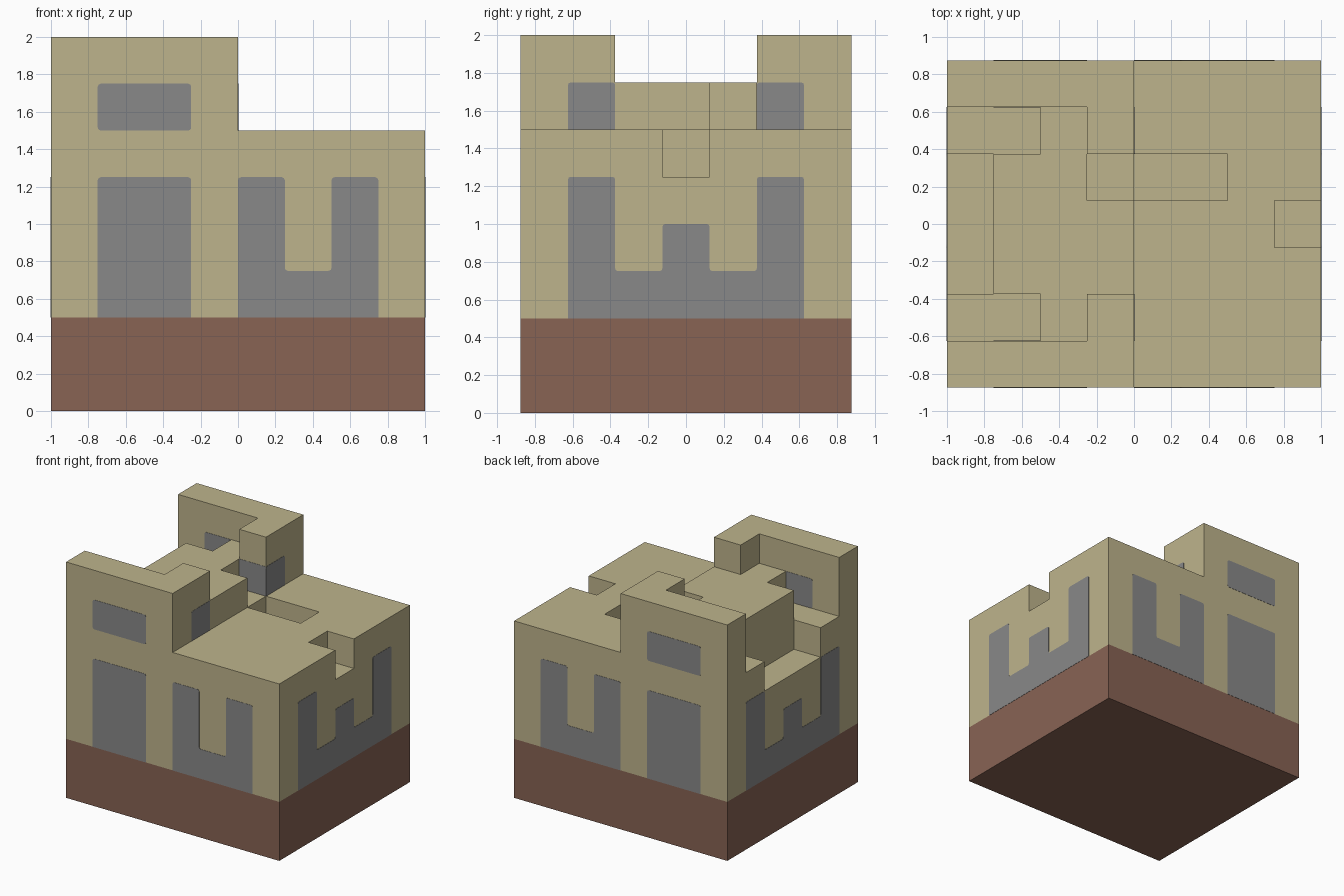
import bpy, bmesh
from mathutils import Vector

if "Cube" in bpy.data.objects:
    bpy.data.objects.remove(bpy.data.objects["Cube"])

S = 0.25          # block size
X0, Y0 = -1.0, -0.875


def material(name, rgb):
    """Flat material from 0-255 display values, stored as linear."""
    def lin(c):
        c /= 255
        return c / 12.92 if c <= 0.04045 else ((c + 0.055) / 1.055) ** 2.4
    col = [lin(c) for c in rgb] + [1.0]
    m = bpy.data.materials.new(name)
    m.use_nodes = True
    m.diffuse_color = col
    bsdf = m.node_tree.nodes["Principled BSDF"]
    bsdf.inputs["Base Color"].default_value = col
    bsdf.inputs["Roughness"].default_value = 0.9
    return m


sand = material("sandstone", (190, 180, 140))
brick = material("brown_brick", (136, 99, 84))
grey = material("window_grey", (137, 137, 137))


def finish(bm, name, mat):
    bmesh.ops.recalc_face_normals(bm, faces=bm.faces)
    me = bpy.data.meshes.new(name)
    bm.to_mesh(me)
    bm.free()
    me.materials.append(mat)
    ob = bpy.data.objects.new(name, me)
    bpy.context.scene.collection.objects.link(ob)
    return ob


# Brick foundation
bm = bmesh.new()
bmesh.ops.create_cube(bm, size=1)
bmesh.ops.scale(bm, vec=(2, 1.75, 0.5), verts=bm.verts)
bmesh.ops.translate(bm, vec=(0, 0, 0.25), verts=bm.verts)
finish(bm, "foundation", brick)

# Stepped walls and roofs: block heights, front row first, left to right in x
ROWS = ["88886666",
        "66786666",
        "57776666",
        "57776665",
        "57765566",
        "66786666",
        "88886666"]


def solid(i, j, k):
    return 0 <= j < len(ROWS) and 0 <= i < len(ROWS[0]) and k < int(ROWS[j][i])


bm = bmesh.new()
for j, row in enumerate(ROWS):
    for i, h in enumerate(row):
        for k in range(2, int(h)):
            centre = Vector((X0 + (i + .5) * S, Y0 + (j + .5) * S, (k + .5) * S))
            for axis in range(3):
                for sign in (-1, 1):
                    n = [0, 0, 0]
                    n[axis] = sign
                    if solid(i + n[0], j + n[1], k + n[2]):
                        continue
                    a, b = Vector((0, 0, 0)), Vector((0, 0, 0))
                    a[(axis + 1) % 3] = b[(axis + 2) % 3] = S / 2
                    mid = centre + Vector(n) * S / 2
                    ring = [mid + a + b, mid - a + b, mid - a - b, mid + a - b]
                    bm.faces.new([bm.verts.new(p) for p in ring[::sign]])
bmesh.ops.remove_doubles(bm, verts=bm.verts, dist=0.001)
bmesh.ops.dissolve_limit(bm, angle_limit=0.01, verts=bm.verts, edges=bm.edges)
finish(bm, "stone_walls", sand)


# Window and door plates
def plate(name, outline, axis, at, sign, round_above=0.5, t=0.002):
    """Thin plate from (u, z) outline on the wall where axis == at."""
    bm = bmesh.new()
    place = (lambda u, z: (at, u, z)) if axis == "x" else (lambda u, z: (u, at, z))
    bm.faces.new([bm.verts.new(place(u, z)) for u, z in outline])
    corners = [v for v in bm.verts if v.co.z > round_above + 0.01]
    if corners:
        bmesh.ops.bevel(bm, geom=corners, offset=0.015, segments=2,
                        profile=0.5, affect="VERTICES")
    ext = bmesh.ops.extrude_face_region(bm, geom=bm.faces[:])
    out = Vector((sign * t, 0, 0) if axis == "x" else (0, sign * t, 0))
    bmesh.ops.translate(bm, vec=out, verts=[
        v for v in ext["geom"] if isinstance(v, bmesh.types.BMVert)])
    finish(bm, name, grey)


def rect(u0, u1, z0, z1):
    return [(u0, z0), (u1, z0), (u1, z1), (u0, z1)]


LOW, SILL, TOP = 0.5, 0.75, 1.25
u_shape = [(0, LOW), (.75, LOW), (.75, TOP), (.5, TOP),
           (.5, SILL), (.25, SILL), (.25, TOP), (0, TOP)]
half = [(.625, LOW), (.625, TOP), (.375, TOP), (.375, SILL), (.125, SILL), (.125, 1)]
w_shape = half + [(-u, z) for u, z in reversed(half)]
upper = rect(-.75, -.25, 1.5, 1.75)

for side, s in (("front", -1), ("back", 1)):
    plate(side + "_door", rect(-.75, -.25, LOW, TOP), "y", s * .875, s)
    plate(side + "_stepped_window", u_shape, "y", s * .875, s)
    plate(side + "_upper_window", upper, "y", s * .875, s)
    plate(side + "_upper_window_inside", upper, "y", s * .625, -s)
    u0, u1 = sorted((s * .375, s * .625))
    plate(side + "_tower_side_window", rect(u0, u1, 1.5, 1.75), "x", 0, 1, 1.5)

for side, s in (("left", 1), ("right", -1)):
    plate(side + "_stepped_window", w_shape, "x", s, s)

# Window facing the roof notch beside the back tower
plate("notch_window", rect(-.25, 0, 1.5, 1.75), "y", .375, -1, 2)
